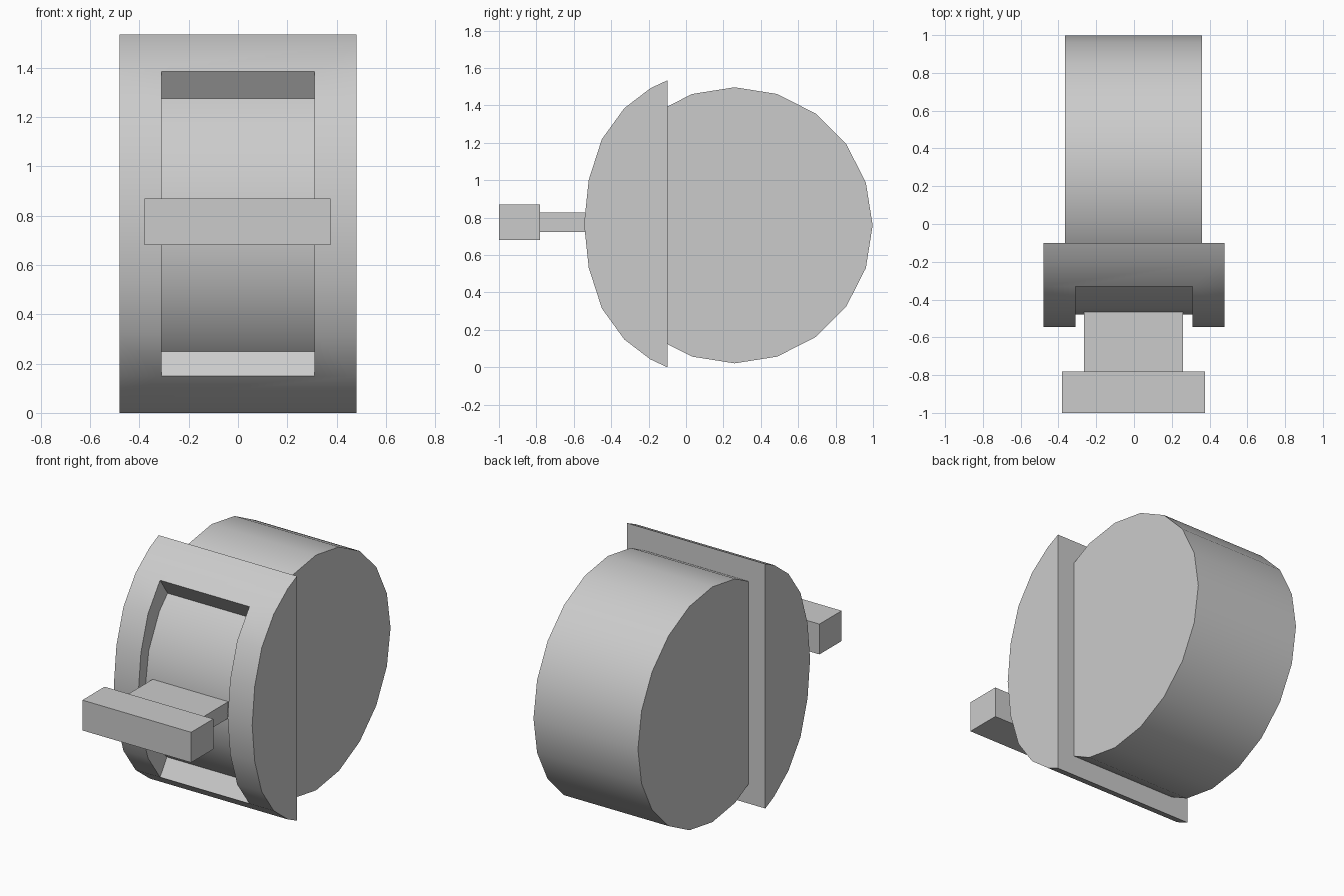
import bpy, bmesh, math

if "Cube" in bpy.data.objects:
    bpy.data.objects.remove(bpy.data.objects["Cube"])


def prism(name, profile, x0, x1):
    """Extrude a (y, z) outline along x."""
    bm = bmesh.new()
    face = bm.faces.new([bm.verts.new((x0, y, z)) for y, z in profile])
    ext = bmesh.ops.extrude_face_region(bm, geom=[face])
    verts = [v for v in ext["geom"] if isinstance(v, bmesh.types.BMVert)]
    bmesh.ops.translate(bm, verts=verts, vec=(x1 - x0, 0, 0))
    bmesh.ops.recalc_face_normals(bm, faces=bm.faces)
    mesh = bpy.data.meshes.new(name)
    bm.to_mesh(mesh)
    bm.free()
    obj = bpy.data.objects.new(name, mesh)
    bpy.context.collection.objects.link(obj)
    return obj


def activate(obj):
    bpy.ops.object.select_all(action='DESELECT')
    obj.select_set(True)
    bpy.context.view_layer.objects.active = obj


def smooth(obj):
    activate(obj)
    bpy.ops.object.shade_smooth_by_angle(angle=math.radians(30))


def box(name, x0, x1, y0, y1, z0, z1):
    return prism(name, [(y0, z0), (y1, z0), (y1, z1), (y0, z1)], x0, x1)


def mirrored(half):
    """Complete an upper (y, height above axis) outline with its mirror image below."""
    return [(y, MID + h) for y, h in half] + [(y, MID - h) for y, h in reversed(half) if h > 0]


MID = 0.767

# 20-sided drum lying along x
steps = [math.radians(18 * i) for i in range(20)]
drum = prism("drum", [(0.26 + 0.738 * math.cos(a), 0.759 + 0.738 * math.sin(a)) for a in steps],
             -0.365, 0.36)
smooth(drum)

# Curved front housing
housing = prism("front_housing", mirrored([(-0.10, 0.767), (-0.19, 0.725), (-0.33, 0.618),
                                           (-0.45, 0.452), (-0.52, 0.235), (-0.545, 0)]),
                -0.48, 0.48)

# Window through the housing with sloped ends, exposing the drum
cutter = prism("window_cutter", mirrored([(-0.18, 0.398), (-0.33, 0.618), (-0.48, 0.838),
                                          (-0.70, 0.838)]), -0.31, 0.31)
cutter.hide_render = True
cut = housing.modifiers.new("window", 'BOOLEAN')
cut.operation = 'DIFFERENCE'
cut.solver = 'EXACT'
cut.object = cutter
activate(housing)
bpy.ops.object.modifier_apply(modifier=cut.name)
bpy.data.objects.remove(cutter)
smooth(housing)

# Handle: flat stem out of the drum and a wider grip bar
box("handle_stem", -0.265, 0.26, -0.79, -0.40, 0.724, 0.828)
box("handle_grip", -0.38, 0.375, -1.0, -0.78, 0.68, 0.87)
